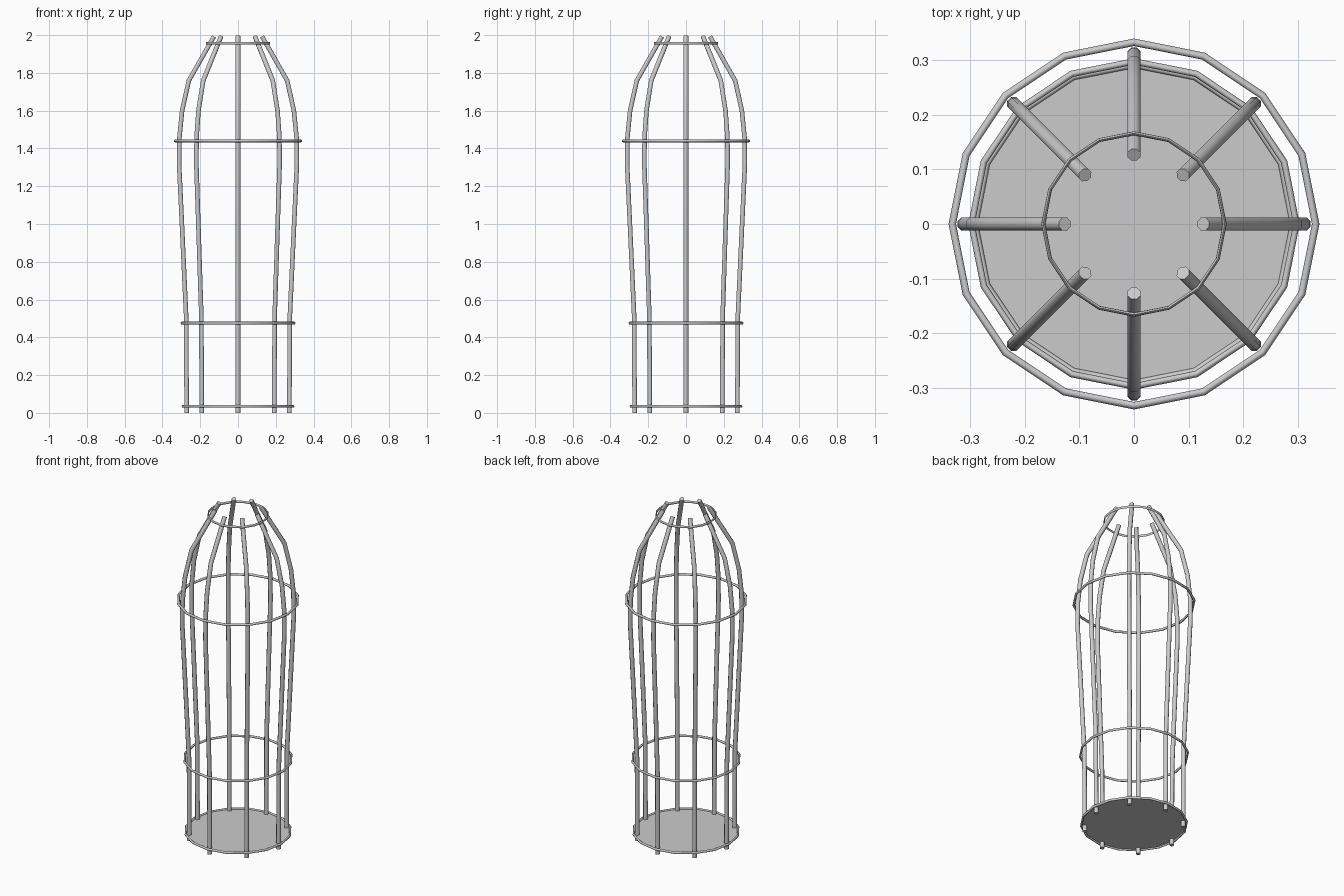
import bpy, bmesh
from math import sin, cos, pi, tau
from mathutils import Vector

if "Cube" in bpy.data.objects:
    bpy.data.objects.remove(bpy.data.objects["Cube"])


def finish(bm, name):
    bmesh.ops.recalc_face_normals(bm, faces=bm.faces)
    me = bpy.data.meshes.new(name)
    bm.to_mesh(me)
    bm.free()
    ob = bpy.data.objects.new(name, me)
    bpy.context.collection.objects.link(ob)
    return ob


def bridge(bm, a, b):
    n = len(a)
    for i in range(n):
        bm.faces.new((a[i], a[(i + 1) % n], b[(i + 1) % n], b[i]))


def bar(name, path, angle, radius=0.013, sides=8):
    # octagonal rod swept along an (r, z) profile in a radial plane
    bm = bmesh.new()
    pts = [Vector(p) for p in path]
    side = Vector((-sin(angle), cos(angle), 0))
    loops = []
    for i, p in enumerate(pts):
        d0 = (p - pts[i - 1]).normalized() if i else Vector((0, 0))
        d1 = (pts[i + 1] - p).normalized() if i < len(pts) - 1 else Vector((0, 0))
        t = (d0 + d1).normalized()
        out = Vector((t.y * cos(angle), t.y * sin(angle), -t.x))
        c = Vector((p.x * cos(angle), p.x * sin(angle), p.y))
        loops.append([bm.verts.new(c + radius * (cos(a) * out + sin(a) * side))
                      for a in [(k + 0.5) * tau / sides for k in range(sides)]])
    for a, b in zip(loops, loops[1:]):
        bridge(bm, a, b)
    bm.faces.new(loops[0])
    bm.faces.new(loops[-1])
    return finish(bm, name)


def hoop(name, outer, z, thick, height=0.0075, segs=16, sides=8):
    # 16-sided hoop with an oval section
    bm = bmesh.new()
    loops = []
    for i in range(segs):
        u = i * tau / segs
        loops.append([])
        for k in range(sides):
            v = k * tau / sides
            r = outer - thick + thick * cos(v)
            loops[-1].append(bm.verts.new((r * cos(u), r * sin(u), z + height * sin(v))))
    for i in range(segs):
        bridge(bm, loops[i], loops[(i + 1) % segs])
    return finish(bm, name)


# Eight bent vertical bars
profile = [(0.272, 0), (0.274, 0.5), (0.297, 1.0), (0.312, 1.32), (0.31, 1.46),
           (0.296, 1.6), (0.26, 1.76), (0.127, 1.993)]
parts = [bar(f"cage_bar_{i + 1}", profile, i * pi / 4) for i in range(8)]

# Four hoops
parts += [hoop("base_hoop", 0.298, 0.035, 0.006),
          hoop("lower_hoop", 0.304, 0.475, 0.006),
          hoop("upper_hoop", 0.34, 1.44, 0.0068),
          hoop("top_hoop", 0.17, 1.957, 0.0036)]

# Floor disc
bm = bmesh.new()
bmesh.ops.create_circle(bm, cap_ends=True, radius=0.291, segments=16)
bmesh.ops.translate(bm, verts=bm.verts, vec=(0, 0, 0.035))
finish(bm, "floor_disc")

# Smooth rods, keep cut ends and bends sharp
for ob in parts:
    ob.data.shade_smooth()
    ob.data.set_sharp_from_angle(angle=pi / 3)
